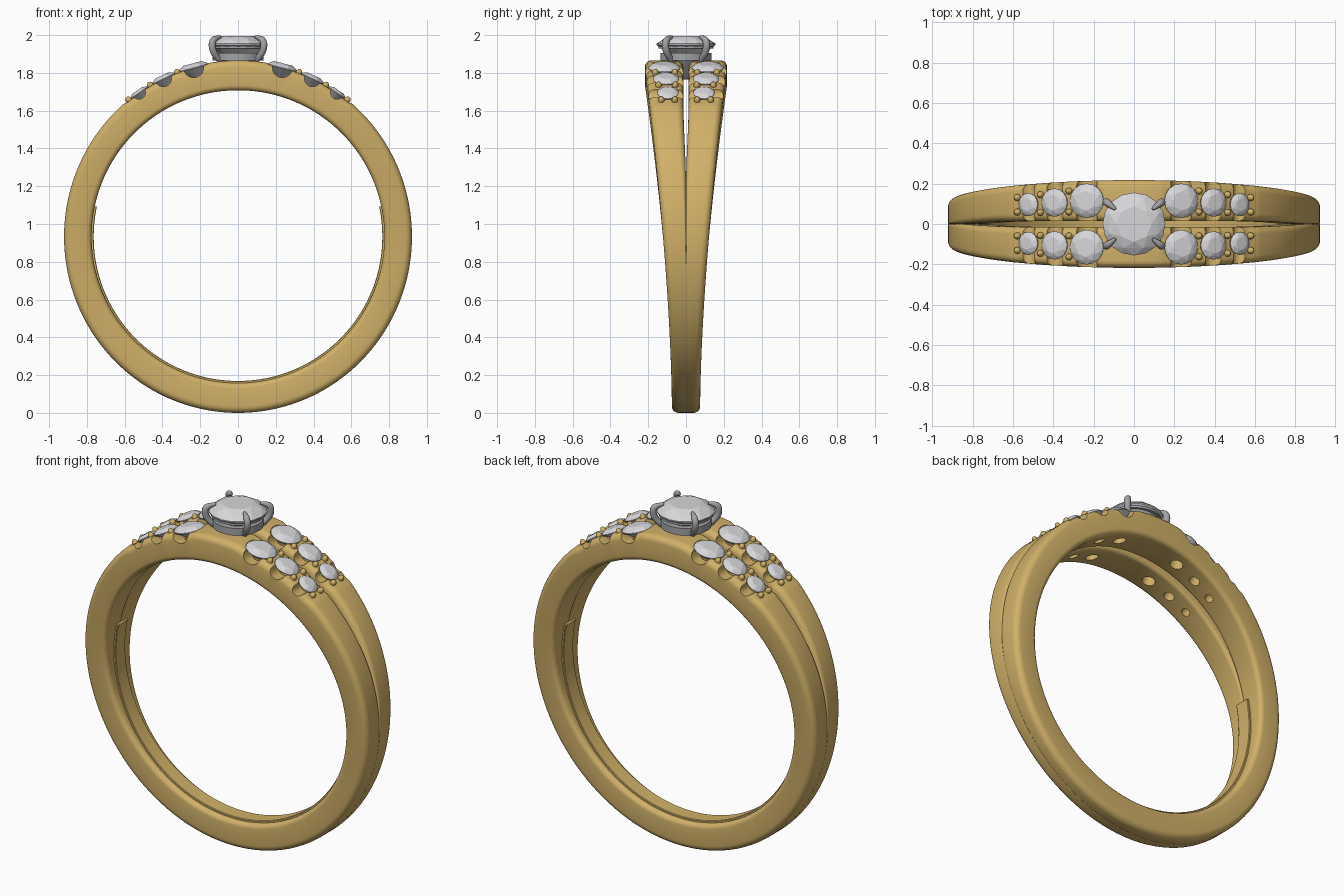
import bpy, bmesh, math
from mathutils import Vector, Matrix

if "Cube" in bpy.data.objects:
    bpy.data.objects.remove(bpy.data.objects["Cube"])

CZ = 0.933                       # height of the ring's centre
TAU = 2 * math.pi


def material(name, rgb):
    m = bpy.data.materials.new(name)
    m.diffuse_color = (*rgb, 1)
    m.use_nodes = True
    m.node_tree.nodes["Principled BSDF"].inputs["Base Color"].default_value = m.diffuse_color
    return m


GOLD = material("yellow gold", (0.64, 0.44, 0.14))
SILVER = material("white metal", (0.36, 0.37, 0.38))
GEM = material("clear gem", (0.68, 0.68, 0.70))


def finish(name, bm, mat, smooth=True):
    bmesh.ops.recalc_face_normals(bm, faces=bm.faces)
    me = bpy.data.meshes.new(name)
    bm.to_mesh(me)
    bm.free()
    ob = bpy.data.objects.new(name, me)
    bpy.context.collection.objects.link(ob)
    if mat:
        me.materials.append(mat)
    if smooth:
        shade(ob)
    return ob


def shade(ob):
    bpy.ops.object.select_all(action='DESELECT')
    ob.select_set(True)
    bpy.context.view_layer.objects.active = ob
    bpy.ops.object.shade_smooth_by_angle(angle=math.radians(32))


def loft(name, rings, mat, closed=False, smooth=True, matrix=None):
    """Skin a list of equal point loops; cap the ends unless closed."""
    bm = bmesh.new()
    loops = [[bm.verts.new(p) for p in ring] for ring in rings]
    n = len(loops[0])
    for i in range(len(loops) if closed else len(loops) - 1):
        a, b = loops[i], loops[(i + 1) % len(loops)]
        for j in range(n):
            k = (j + 1) % n
            bm.faces.new((a[j], a[k], b[k], b[j]))
    if not closed:
        bm.faces.new(loops[0])
        bm.faces.new(loops[-1])
    if matrix:
        bm.transform(matrix)
    return finish(name, bm, mat, smooth)


def circle(r, z, n=28):
    return [(r * math.cos(TAU * i / n), r * math.sin(TAU * i / n), z) for i in range(n)]


def step(a, b, x):
    t = min(1, max(0, (x - a) / (b - a)))
    return t * t * (3 - 2 * t)


def polar(t, r, y=0):
    return Vector((r * math.sin(t), y, CZ + r * math.cos(t)))


# --- Split band: rounded section swept round the ring
def section(t, side):
    z = CZ + 0.933 * math.cos(t)
    w = 0.075 + 0.143 * (max(z, 0) / 1.87) ** 1.6
    gap = 0.014 * step(1.2, 1.7, z)
    ro = 0.921 + 0.012 * math.cos(t) ** 2
    x = abs(0.925 * math.sin(t))
    if z > CZ and 0.155 < x < 0.595:      # slightly sunken stone-set stretch
        ro -= 0.008
    ri = 0.775
    valley = 0.001 + 0.034 * step(0.7, 1.6, z)
    # corner radius, corner position, directions towards the section's middle
    corners = [(0.035, ro, w, -1, -1), (valley, ro, gap, -1, 1),
               (0.001 + 0.6 * valley, ri, gap, 1, 1), (0.028, ri, w, 1, -1)]
    pts = []
    for i, (f, r, y, dr, dy) in enumerate(corners):
        arc = []
        for k in range(6):
            a = math.pi / 2 * k / 5
            arc.append((r + dr * f * (1 - math.sin(a)), y + dy * f * (1 - math.cos(a))))
        pts += arc if i % 2 == 0 else arc[::-1]
    return [polar(t, r, side * y) for r, y in pts]


SEG = 216
bands = [loft(n, [section(TAU * (i + 0.5) / SEG, s) for i in range(SEG)], GOLD,
              closed=True, smooth=False)
         for n, s in (("back_band", 1), ("front_band", -1))]


# --- Thin raised liner inside the lower half
def liner_section(t):
    return [polar(t, r, y) for r, y in
            ((0.785, -0.046), (0.767, -0.046), (0.764, -0.042),
             (0.764, 0.042), (0.767, 0.046), (0.785, 0.046))]


loft("inner_liner", [liner_section(math.radians(78 + 204 * i / 100)) for i in range(101)], GOLD)


# --- Faceted round gem, girdle at local z = 0
def gem(name, r, crown, depth, matrix):
    bm = bmesh.new()
    for n, rad, z, off in ((8, 0.56, crown, 0), (8, 0.82, crown * 0.62, 0.5),
                           (16, 1, 0.012 * r, 0), (16, 1, -0.03 * r, 0),
                           (8, 0.5, -depth * 0.5, 0)):
        for i in range(n):
            a = TAU * (i + off) / n
            bm.verts.new((r * rad * math.cos(a), r * rad * math.sin(a), z))
    bm.verts.new((0, 0, -depth))
    bmesh.ops.convex_hull(bm, input=bm.verts)
    bmesh.ops.dissolve_limit(bm, angle_limit=0.01, verts=bm.verts, edges=bm.edges)
    bm.transform(matrix)
    return finish(name, bm, GEM, smooth=False)


def cut(target, cutter):
    m = target.modifiers.new("cut", 'BOOLEAN')
    m.operation, m.solver, m.object = 'DIFFERENCE', 'EXACT', cutter
    bpy.context.view_layer.objects.active = target
    bpy.ops.object.modifier_apply(modifier=m.name)


def bead(matrix):
    bm = bmesh.new()
    bmesh.ops.create_uvsphere(bm, u_segments=12, v_segments=8, radius=1)
    bm.transform(matrix)
    return finish("setting_bead", bm, GOLD)


# --- Side stones with drilled seats and side scallops
STONES = [(0.235, 0.115, 0.086), (0.395, 0.106, 0.070), (0.525, 0.096, 0.057)]
for sx in (1, -1):
    for x, y, r in STONES:
        t = math.asin(sx * x / 0.926)
        turn = Matrix.Rotation(t, 4, 'Y')
        scallop = loft("scallop_cutter", [circle(0.62 * r, -0.3), circle(0.62 * r, 0.3)], None,
                       smooth=False, matrix=Matrix.Translation(polar(t, 0.926)) @ turn
                       @ Matrix.Rotation(math.pi / 2, 4, 'X'))
        for band, sy in zip(bands, (1, -1)):
            place = Matrix.Translation(polar(t, 0.924, sy * y)) @ turn
            seat = loft("seat_cutter", [circle(0.42 * r, -0.25), circle(0.42 * r, -0.6 * r),
                                        circle(1.01 * r, -0.004), circle(1.01 * r, 0.08)],
                        None, smooth=False, matrix=place)
            cut(band, seat)
            cut(band, scallop)
            bpy.data.objects.remove(seat)
            gem("side_stone", r, 0.28 * r, 0.75 * r, place)
        bpy.data.objects.remove(scallop)
    # small gold beads gripping the stones
    for x, y, d in ((0.322, 0.111, 0.052), (0.464, 0.101, 0.044), (0.578, 0.095, 0.036)):
        t = math.asin(sx * x / 0.926)
        for sy in (1, -1):
            for k in (-1, 1):
                bead(Matrix.Translation(polar(t, 0.924, sy * (y + k * d)))
                     @ Matrix.Rotation(t, 4, 'Y') @ Matrix.Diagonal((0.017, 0.017, 0.022, 1)))
for band in bands:
    shade(band)


# --- Centre head: cup, rails, claws and large stone
loft("head_cup", [circle(0.028, 1.765, 40), circle(0.045, 1.78, 40),
                  circle(0.115, 1.89, 40), circle(0.09, 1.89, 40)], SILVER)


def rail(name, r0, r1, z0, z1):
    prof = ((r0, z0), (r1, z0), (r1, z1), (r0, z1))
    loft(name, [circle(r, z, 48) for r, z in prof], SILVER, closed=True)


rail("lower_rail", 0.095, 0.135, 1.865, 1.906)
rail("upper_rail", 0.115, 0.145, 1.928, 1.944)
gem("centre_stone", 0.156, 0.043, 0.13, Matrix.Translation((0, 0, 1.953)))

CLAW = ((0.09, 1.84, 0.8), (0.150, 1.885, 0.9), (0.176, 1.93, 1.0),
        (0.174, 1.968, 1.0), (0.152, 1.984, 0.8), (0.118, 1.991, 0.4))
for sx in (1, -1):
    for sy in (1, -1):
        a = math.atan2(sy * 0.62, sx * 0.78)
        cu = bpy.data.curves.new("claw", 'CURVE')
        cu.dimensions = '3D'
        cu.bevel_depth, cu.bevel_resolution, cu.use_fill_caps = 0.019, 3, True
        sp = cu.splines.new('NURBS')
        sp.points.add(len(CLAW) - 1)
        sp.use_endpoint_u, sp.order_u, sp.resolution_u = True, 3, 5
        for p, (r, z, k) in zip(sp.points, CLAW):
            p.co = (r * math.cos(a), r * math.sin(a), z, 1)
            p.radius = k
        cu.materials.append(SILVER)
        bpy.context.collection.objects.link(bpy.data.objects.new("claw", cu))
